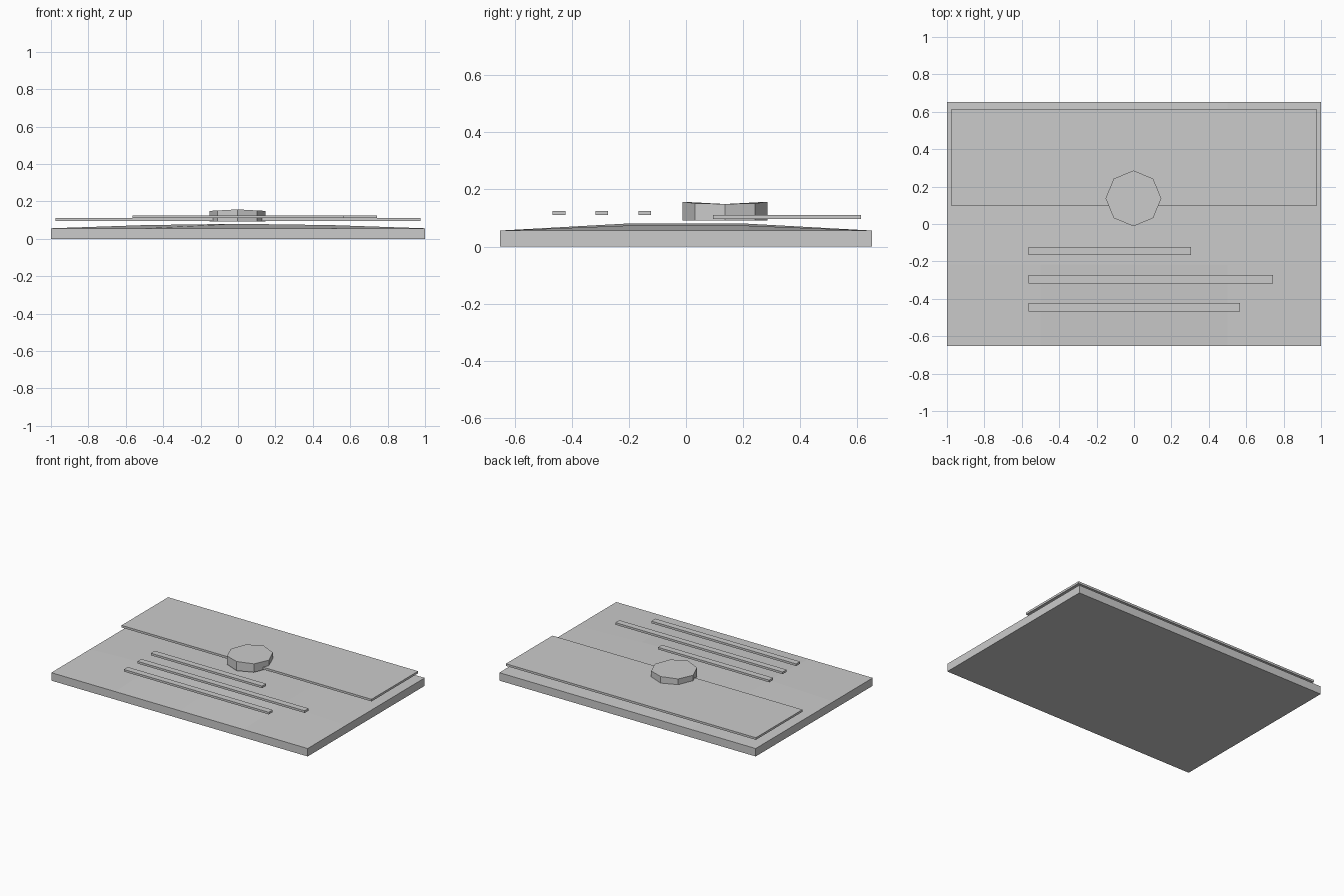
import bpy, bmesh, math

if "Cube" in bpy.data.objects:
    bpy.data.objects.remove(bpy.data.objects["Cube"])

grey = bpy.data.materials.new("plain grey")
grey.diffuse_color = (0.6, 0.6, 0.6, 1)
grey.use_nodes = True
grey.node_tree.nodes["Principled BSDF"].inputs["Base Color"].default_value = grey.diffuse_color


def finish(bm, name):
    bmesh.ops.recalc_face_normals(bm, faces=bm.faces)
    me = bpy.data.meshes.new(name)
    bm.to_mesh(me)
    bm.free()
    me.materials.append(grey)
    ob = bpy.data.objects.new(name, me)
    bpy.context.collection.objects.link(ob)
    return ob


def box(name, x0, x1, y0, y1, z0, z1):
    bm = bmesh.new()
    bmesh.ops.create_cube(bm, size=1)
    for v in bm.verts:
        v.co = (x1 if v.co.x > 0 else x0,
                y1 if v.co.y > 0 else y0,
                z1 if v.co.z > 0 else z0)
    return finish(bm, name)


# Base sheet: a thin slab whose top swells gently towards the middle
NX, NY, HALF_Y = 4, 3, 0.652
bm = bmesh.new()
top = [[None] * (NY + 1) for _ in range(NX + 1)]
for i in range(NX + 1):
    for j in range(NY + 1):
        rim = i in (0, NX) or j in (0, NY)
        z = 0.056 if rim else 0.08 - 0.007 * abs(i - NX / 2)
        top[i][j] = bm.verts.new((-1 + 2 * i / NX, HALF_Y * (2 * j / NY - 1), z))
cells = [bm.faces.new((top[i][j], top[i + 1][j], top[i + 1][j + 1], top[i][j + 1]))
         for i in range(NX) for j in range(NY)]
under = bmesh.ops.extrude_face_region(bm, geom=cells, use_keep_orig=True)
for v in under["geom"]:
    if isinstance(v, bmesh.types.BMVert):
        v.co.z = 0.0
finish(bm, "base_sheet")

# Raised band across the back half
box("header_band", -0.975, 0.975, 0.095, 0.614, 0.096, 0.111)

# Three raised strips of different lengths
for n, (y, x_end) in enumerate([(-0.145, 0.305), (-0.295, 0.742), (-0.445, 0.567)]):
    box(f"strip_{n + 1}", -0.563, x_end, y - 0.022, y + 0.022, 0.11, 0.125)

# Eight-sided disc with a slightly uneven top
bm = bmesh.new()
bmesh.ops.create_cone(bm, cap_ends=True, segments=8, radius1=0.149,
                      radius2=0.149, depth=1)
for v in bm.verts:
    sag = 0.008 * abs(v.co.x) / 0.149
    v.co.z = 0.157 - sag if v.co.z > 0 else 0.092
    v.co.x -= 0.003
    v.co.y += 0.137
finish(bm, "seal_disc")
